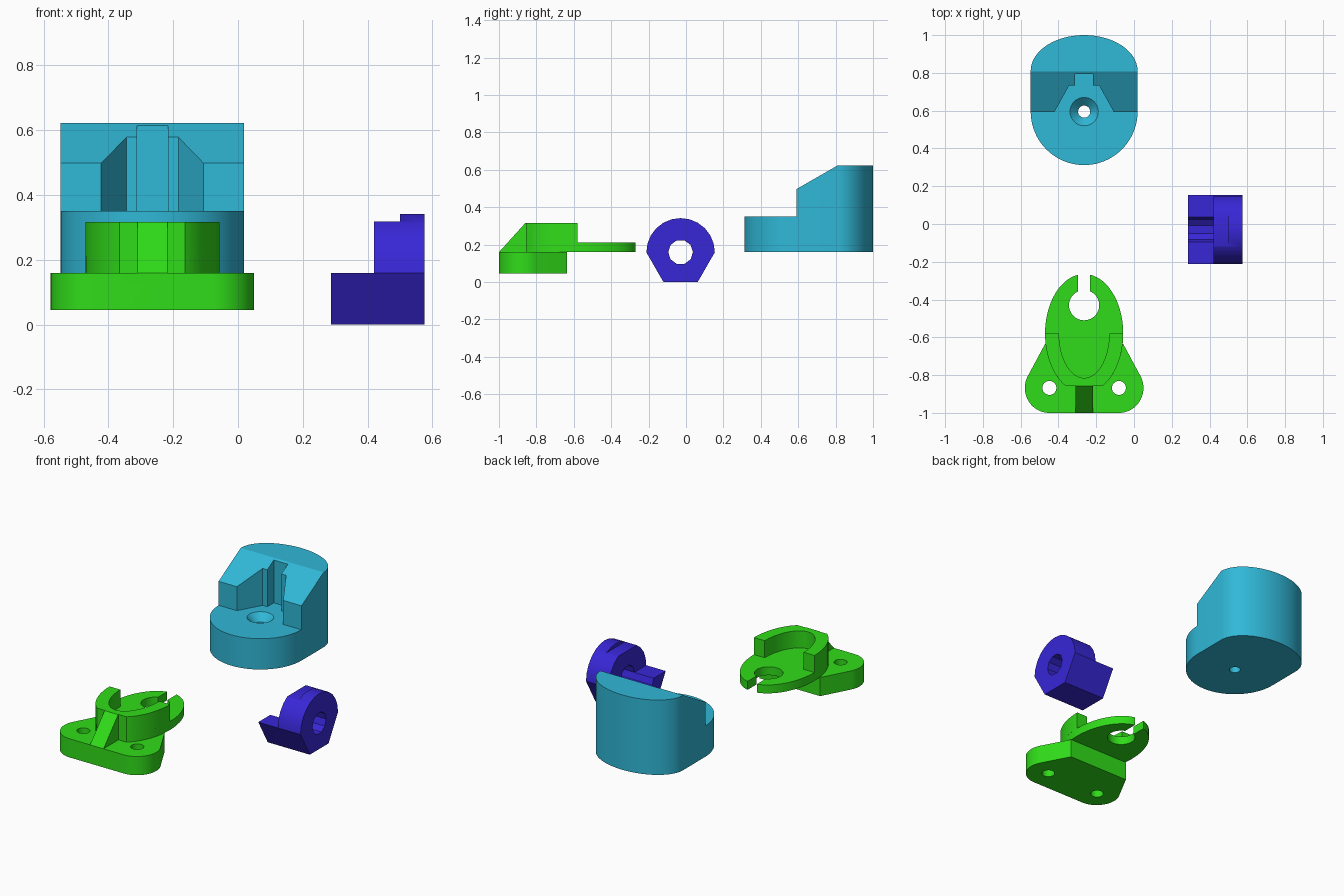
import bpy, bmesh
from math import sin, cos, radians, pi

if "Cube" in bpy.data.objects:
    bpy.data.objects.remove(bpy.data.objects["Cube"])

CX = -0.264  # shared centre line of the bracket and the housing


def arc(cx, cy, rx, ry, a0, a1, n):
    """Points along an elliptical arc, angles in degrees, both ends included."""
    return [(cx + rx * cos(radians(a0 + (a1 - a0) * i / n)),
             cy + ry * sin(radians(a0 + (a1 - a0) * i / n))) for i in range(n + 1)]


def mesh_object(name, bm):
    bmesh.ops.recalc_face_normals(bm, faces=bm.faces)
    me = bpy.data.meshes.new(name)
    bm.to_mesh(me)
    bm.free()
    ob = bpy.data.objects.new(name, me)
    bpy.context.collection.objects.link(ob)
    return ob


def prism(name, pts, lo, hi, axis='z'):
    """Extrude a profile: (x, y) along z, or (y, z) along x."""
    bm = bmesh.new()
    place = (lambda p, d: (p[0], p[1], d)) if axis == 'z' else (lambda p, d: (d, p[0], p[1]))
    a = [bm.verts.new(place(p, lo)) for p in pts]
    b = [bm.verts.new(place(p, hi)) for p in pts]
    bm.faces.new(a)
    bm.faces.new(b)
    for i in range(len(pts)):
        j = (i + 1) % len(pts)
        bm.faces.new((a[i], a[j], b[j], b[i]))
    return mesh_object(name, bm)


def cylinder(x, y, r, lo, hi, n=40):
    return prism("cutter", arc(x, y, r, r, 0, 360, n)[:-1], lo, hi)


def combine(ob, other, op):
    """Apply a boolean and remove the helper."""
    mod = ob.modifiers.new("bool", 'BOOLEAN')
    mod.operation, mod.solver, mod.object = op, 'EXACT', other
    bpy.context.view_layer.objects.active = ob
    bpy.ops.object.modifier_apply(modifier=mod.name)
    bpy.data.objects.remove(other, do_unlink=True)


def finish(ob, color):
    mat = bpy.data.materials.new(ob.name + "_colour")
    mat.diffuse_color = (*color, 1)
    mat.use_nodes = True
    mat.node_tree.nodes["Principled BSDF"].inputs["Base Color"].default_value = mat.diffuse_color
    ob.data.materials.clear()
    ob.data.materials.append(mat)
    bpy.ops.object.select_all(action='DESELECT')
    ob.select_set(True)
    bpy.context.view_layer.objects.active = ob
    bpy.ops.object.shade_smooth_by_angle(angle=radians(25))


# Housing: rounded block, stepped and sloped at the front
housing = prism("housing", arc(CX, 0.81, 0.283, 0.19, 0, 180, 40)
                + arc(CX, 0.595, 0.283, 0.283, 180, 360, 40), 0.16, 0.622)
combine(housing, prism("cutter", [(0.2, 0.35), (0.592, 0.35), (0.592, 0.498),
                                  (0.808, 0.622), (0.808, 0.8), (0.2, 0.8)],
                       -0.7, 0.2, 'x'), 'DIFFERENCE')
# Tapered pocket with a keyway at its back
half = [(0.187, 0.54), (0.158, 0.592), (0.08, 0.732), (0.048, 0.732), (0.048, 0.795)]
combine(housing, prism("cutter", [(CX + x, y) for x, y in half]
                       + [(CX - x, y) for x, y in reversed(half)], 0.35, 0.8), 'DIFFERENCE')
# Countersunk screw hole
combine(housing, cylinder(CX, 0.595, 0.032, 0.1, 0.5), 'DIFFERENCE')
bm = bmesh.new()
bmesh.ops.create_cone(bm, cap_ends=True, segments=40, radius1=0.03, radius2=0.085, depth=0.055)
bmesh.ops.translate(bm, verts=bm.verts, vec=(CX, 0.595, 0.3325))
combine(housing, mesh_object("cutter", bm), 'DIFFERENCE')
finish(housing, (0.03, 0.48, 0.68))

# Bracket: foot plate with two rounded ears
ear = 0.184
bracket = prism("bracket", arc(CX - ear, -0.868, 0.13, 0.132, 153, 270, 20)
                + arc(CX + ear, -0.868, 0.13, 0.132, 270, 387, 20)
                + [(CX + 0.207, -0.635), (CX - 0.207, -0.635)], 0.045, 0.16)
# Oval shelf, half-oval cup wall and front rib
combine(bracket, prism("shelf", arc(CX, -0.58, 0.207, 0.315, -60.8, 240.8, 64),
                       0.16, 0.212), 'UNION')
combine(bracket, prism("cup_wall", arc(CX, -0.58, 0.207, 0.315, 180, 240.8, 18)
                       + arc(CX, -0.58, 0.207, 0.315, 299.2, 360, 18)
                       + arc(CX, -0.58, 0.133, 0.235, 360, 180, 36), 0.212, 0.317), 'UNION')
combine(bracket, prism("rib", [(-1.0, 0.16), (-0.858, 0.317), (-0.84, 0.317), (-0.84, 0.16)],
                       CX - 0.046, CX + 0.046, 'x'), 'UNION')
# Ear holes, wire hole and its entry slot
for s in (-1, 1):
    combine(bracket, cylinder(CX + s * ear, -0.868, 0.037, 0, 0.2), 'DIFFERENCE')
combine(bracket, cylinder(CX, -0.43, 0.08, 0.1, 0.3), 'DIFFERENCE')
combine(bracket, prism("cutter", [(CX - 0.032, -0.43), (CX + 0.032, -0.43),
                                  (CX + 0.032, -0.2), (CX - 0.032, -0.2)], 0.1, 0.3), 'DIFFERENCE')
finish(bracket, (0.03, 0.72, 0.01))

# Bushing: half-hexagon bottom, round top, bored through
CY, CZ, R = -0.029, 0.159, 0.183
bushing = prism("bushing", arc(CY, CZ, R, R, 0, 180, 12)
                + [(CY - R / 2, 0), (CY + R / 2, 0)], 0.287, 0.575, 'x')
for x, z in ((0.42, CZ), (0.5, 0.318)):  # open trough, then flat on the collar
    combine(bushing, prism("cutter", [(-0.4, z), (0.4, z), (0.4, 0.6), (-0.4, 0.6)],
                           0.2, x, 'x'), 'DIFFERENCE')
combine(bushing, prism("cutter", arc(CY, CZ + 0.001, 0.066, 0.066, 0, 360, 10)[:-1],
                       0.2, 0.7, 'x'), 'DIFFERENCE')
finish(bushing, (0.04, 0.02, 0.68))
